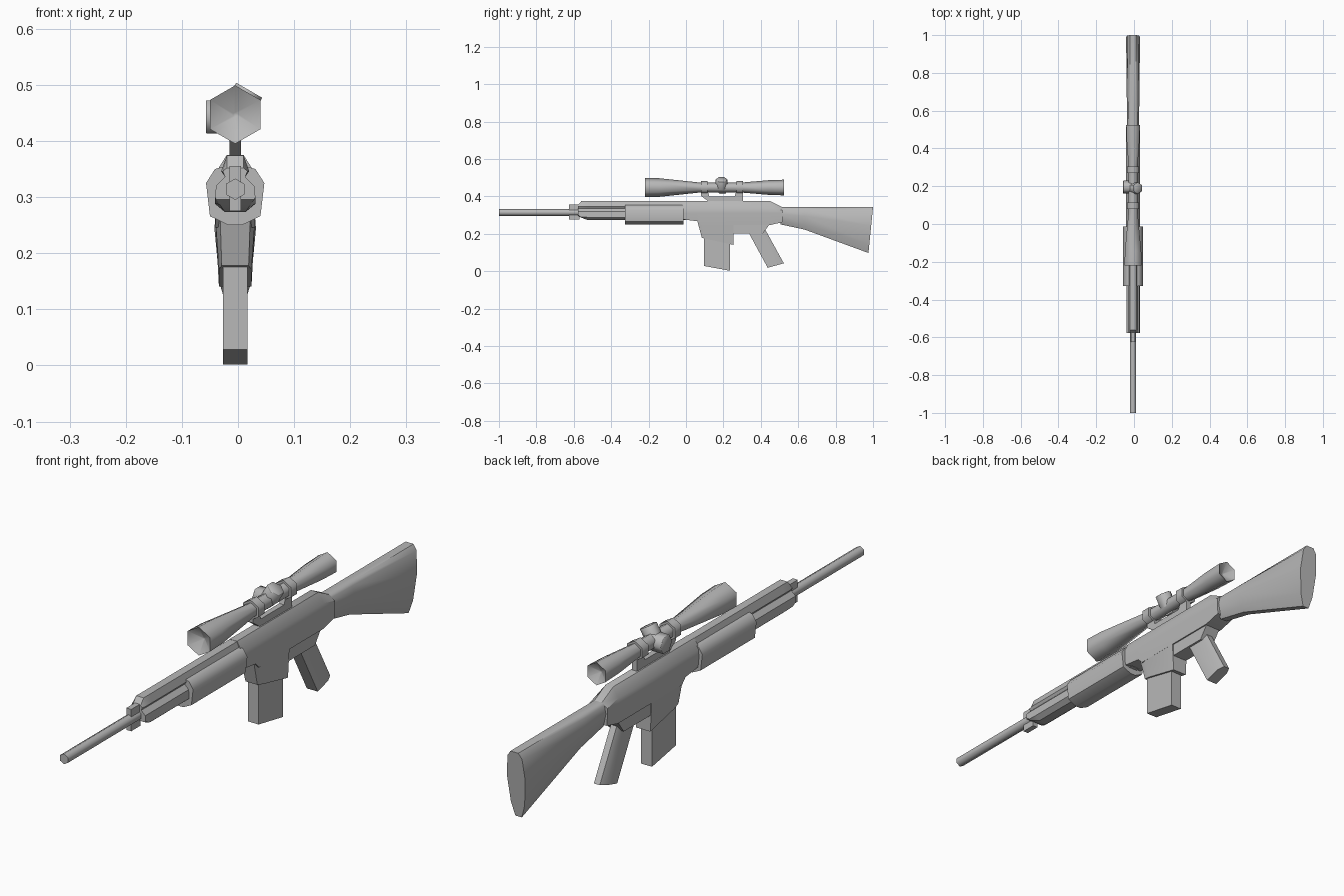
import bpy, bmesh, math
from mathutils import Vector

cube = bpy.data.objects.get("Cube")
if cube:
    bpy.data.objects.remove(cube, do_unlink=True)

GREY = (0.48, 0.48, 0.48, 1)
mat = bpy.data.materials.new("plain grey")
mat.use_nodes = True
mat.diffuse_color = GREY
mat.node_tree.nodes["Principled BSDF"].inputs["Base Color"].default_value = GREY

CX = -0.005  # centre line of the body


def loft(name, rings, angle=40):
    """Skin a row of equal-length point rings and cap both ends."""
    bm = bmesh.new()
    loops = [[bm.verts.new(p) for p in ring] for ring in rings]
    for a, b in zip(loops, loops[1:]):
        n = len(a)
        for i in range(n):
            j = (i + 1) % n
            bm.faces.new((a[i], a[j], b[j], b[i]))
    bm.faces.new(loops[0])
    bm.faces.new(loops[-1])
    bmesh.ops.remove_doubles(bm, verts=bm.verts, dist=1e-5)
    bmesh.ops.recalc_face_normals(bm, faces=bm.faces)
    mesh = bpy.data.meshes.new(name)
    bm.to_mesh(mesh)
    bm.free()
    mesh.materials.append(mat)
    obj = bpy.data.objects.new(name, mesh)
    bpy.context.collection.objects.link(obj)
    bpy.ops.object.select_all(action='DESELECT')
    obj.select_set(True)
    bpy.context.view_layer.objects.active = obj
    bpy.ops.object.shade_smooth_by_angle(angle=math.radians(angle))
    return obj


def section(y, half, slant=0):
    """Mirror a half outline of (x, z), listed from top to bottom."""
    pts = half + [(-x, z) for x, z in reversed(half)]
    top = half[0][1]
    return [(CX + x, y + slant * (top - z), z) for x, z in pts]


def tube(name, start, axis, profile, sides=6, angle=65):
    """Six-sided turned part: profile of (distance, radius) along an axis."""
    axis = Vector(axis).normalized()
    u = Vector((0, 0, 1)) if abs(axis.y) > 0.9 else Vector((0, 1, 0))
    v = axis.cross(u)
    rings = []
    for d, r in profile:
        c = Vector(start) + axis * d
        rings.append([c + r * (math.cos(t) * u + math.sin(t) * v)
                      for t in (math.tau * i / sides for i in range(sides))])
    return loft(name, rings, angle)


def plate(name, outline, width):
    """Side outline of (y, z) given a thickness across x."""
    return loft(name, [[(CX + s * width, y, z) for y, z in outline] for s in (-1, 1)], 30)


# Barrel and front sight block
tube("barrel", (CX, -1, 0.314), (0, 1, 0), [(0, 0.019), (0.5, 0.019)])
plate("front_sight", [(-0.625, 0.275), (-0.625, 0.355), (-0.57, 0.355), (-0.57, 0.275)], 0.01)

# Fore-end with side grooves and a raked nose
upper = [(0.015, 0.374), (0.025, 0.346), (0.018, 0.336), (0.034, 0.32)]
loft("fore_end", [
    section(-0.578, [(0.015, 0.352), (0.022, 0.346), (0.018, 0.336), (0.034, 0.32),
                     (0.036, 0.3), (0.034, 0.296)]),
    section(-0.56, upper + [(0.036, 0.289), (0.027, 0.286)]),
    section(-0.525, upper + [(0.036, 0.288), (0.018, 0.273)]),
    section(0.0, upper + [(0.036, 0.288), (0.018, 0.273)])], 30)

# Wide handguard
guard = [(0.022, 0.354), (0.036, 0.35), (0.052, 0.325), (0.045, 0.266), (0.012, 0.25)]
loft("handguard", [section(y, guard) for y in (-0.327, -0.013)], 50)

# Receiver with sloped rear
def body(y, top, shoulder, low):
    return section(y, [(0.015, top), (0.037, shoulder), (0.038, 0.31), (0.035, low)])

loft("receiver", [body(-0.02, 0.375, 0.34, 0.277), body(0.06, 0.375, 0.34, 0.267),
                  body(0.08, 0.375, 0.34, 0.246), body(0.45, 0.375, 0.34, 0.246),
                  body(0.515, 0.342, 0.325, 0.262)], 35)

# Lower receiver: magazine well with tapered front, and the part above the grip
def well(z, front, back, wide, narrow):
    return [(CX + x, y, z + (0.165 - y) * tilt) for x, y in
            [(-narrow, front), (narrow, front), (wide, front + 0.03),
             (wide, back), (-wide, back), (-wide, front + 0.03)]
            for tilt in [0.22 if z < 0.2 else 0]]

loft("magazine_well", [well(0.27, 0.06, 0.255, 0.036, 0.027),
                       well(0.16, 0.085, 0.255, 0.029, 0.024)], 25)
plate("lower_receiver", [(0.24, 0.26), (0.24, 0.2), (0.41, 0.2), (0.45, 0.255)], 0.03)

# Magazine
plate("magazine", [(0.095, 0.2), (0.095, 0.028), (0.235, 0.002), (0.235, 0.2)], 0.022)

# Raked grip with chamfered back
def grip_ring(front, back, z_front, z_back):
    mid = back - 0.025
    z_mid = z_back + (z_front - z_back) * 0.3
    half = [(0.022, front, z_front), (0.022, mid, z_mid), (0.012, back, z_back)]
    return [(CX + x, y, z) for x, y, z in half] + [(CX - x, y, z) for x, y, z in reversed(half)]

loft("grip", [grip_ring(0.327, 0.425, 0.22, 0.22), grip_ring(0.437, 0.523, 0.018, 0.042)], 45)

# Shoulder stock, growing deeper to a raked butt
def stock(y, low, wide, slant=0):
    h = 0.342 - low
    return section(y, [(0.016, 0.342), (wide * 0.8, 0.342 - h * 0.08), (wide, 0.342 - h * 0.4),
                       (wide * 0.75, low + h * 0.2), (0.013, low)], slant)

loft("stock", [stock(0.505, 0.25, 0.031), stock(0.635, 0.222, 0.033),
               stock(1.0, 0.097, 0.037, -0.1)], 50)

# Scope tube with hollowed ends
Z = 0.447
tube("scope", (CX, -0.22, Z), (0, 1, 0),
     [(0.03, 0.004), (0, 0.052), (0.075, 0.05), (0.29, 0.027), (0.52, 0.027),
      (0.66, 0.039), (0.745, 0.042), (0.72, 0.004)])

# Scope rings and mount
for label, y in (("front", 0.08), ("rear", 0.27)):
    tube(label + "_scope_ring", (CX, y, Z), (0, 1, 0), [(0, 0.036), (0.035, 0.036)])
plate("scope_mount", [(0.08, 0.43), (0.115, 0.43), (0.125, 0.4), (0.26, 0.4), (0.27, 0.43),
                      (0.305, 0.43), (0.305, 0.37), (0.125, 0.37), (0.08, 0.402)], 0.01)

# Adjustment knobs
tube("top_knob", (CX, 0.19, Z), (0.5, 0, 0.866), [(0, 0.031), (0.049, 0.031), (0.05, 0.03)])
tube("side_knob", (CX, 0.195, Z - 0.004), (-1, 0, 0), [(0, 0.034), (0.051, 0.034), (0.052, 0.033)])
